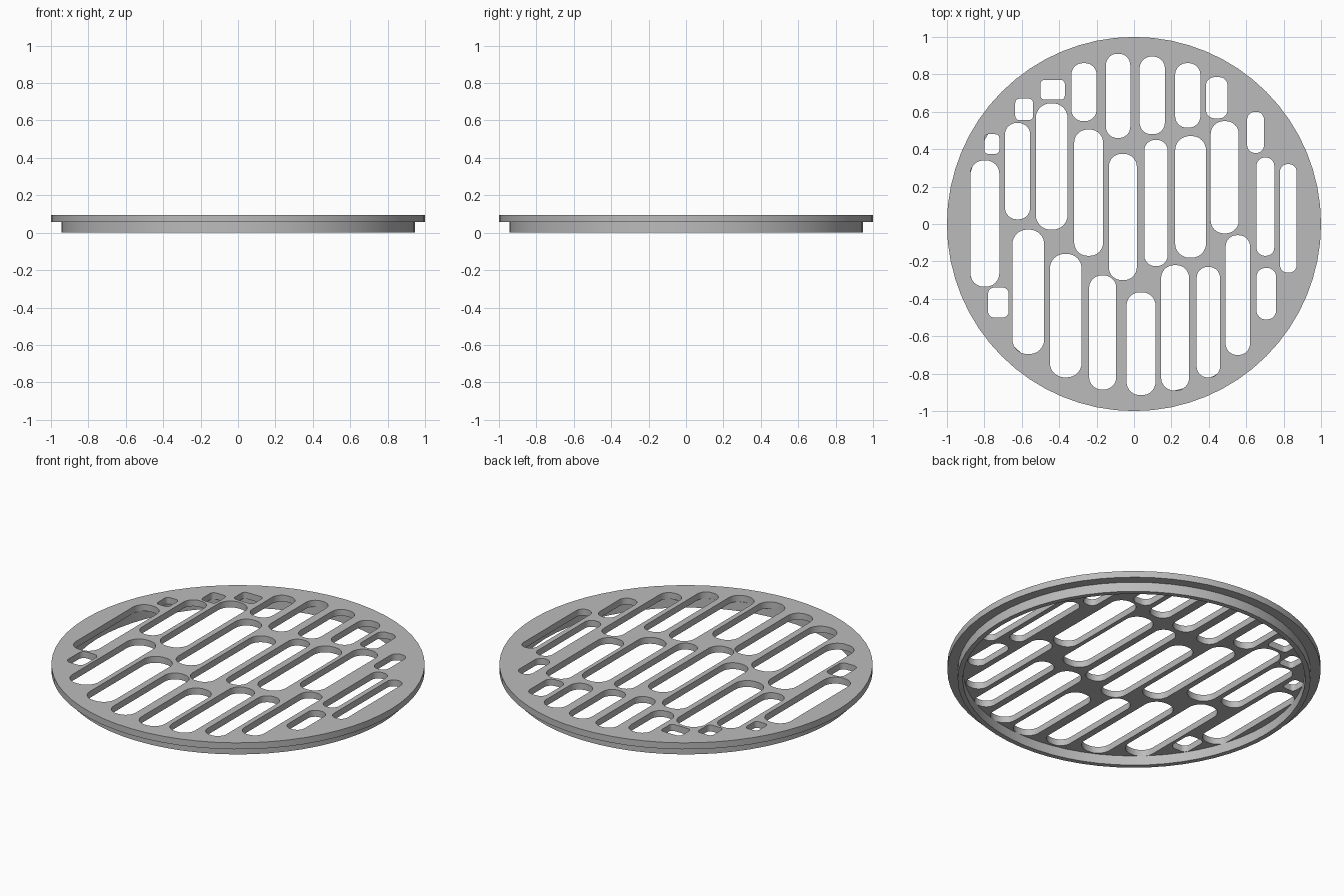
import bpy
from math import sin, cos, pi, radians

cube = bpy.data.objects.get("Cube")
if cube:
    bpy.data.objects.remove(cube, do_unlink=True)

grey = bpy.data.materials.new("plain_grey")
grey.use_nodes = True
tone = (0.5, 0.5, 0.5, 1)
grey.diffuse_color = tone
grey.node_tree.nodes["Principled BSDF"].inputs["Base Color"].default_value = tone

PLATE_BOTTOM, PLATE_TOP = 0.056, 0.094
SEGMENTS = 64

# Slot outlines as left, right, lower, upper edges
outer_back_slots = [
    (-.80, -.72, .375, .48), (-.635, -.54, .555, .67), (-.50, -.37, .665, .77),
    (-.335, -.20, .55, .86), (-.15, -.02, .46, .91), (.03, .165, .48, .895),
    (.22, .355, .515, .86), (.385, .50, .565, .785), (.605, .695, .38, .60),
]
middle_slots = [
    (-.875, -.72, -.335, .34), (-.69, -.555, .025, .54), (-.525, -.355, -.03, .645),
    (-.32, -.165, -.17, .505), (-.135, .015, -.30, .375), (.055, .18, -.225, .45),
    (.22, .385, -.18, .47), (.41, .56, -.05, .55), (.655, .75, -.17, .355),
    (.78, .87, -.26, .32),
]
front_slots = [
    (-.78, -.67, -.50, -.34), (-.65, -.48, -.695, -.03), (-.45, -.28, -.82, -.16),
    (-.24, -.095, -.885, -.275), (-.04, .115, -.915, -.365), (.145, .295, -.89, -.22),
    (.335, .46, -.82, -.23), (.49, .62, -.70, -.06), (.655, .76, -.51, -.235),
]


def circle(radius):
    """Points around a circle."""
    angles = [2 * pi * i / SEGMENTS for i in range(SEGMENTS)]
    return [(radius * cos(a), radius * sin(a)) for a in angles]


def rounded_slot(left, right, lower, upper, steps=8):
    """Rounded rectangle; short slots get tighter corners than long ones."""
    r = min(0.46 * (right - left), 0.2 * (upper - lower))
    corners = [(right - r, upper - r), (left + r, upper - r),
               (left + r, lower + r), (right - r, lower + r)]
    points = []
    for quarter, (cx, cy) in enumerate(corners):
        for step in range(steps + 1):
            angle = (quarter + step / steps) * pi / 2
            points.append((cx + r * cos(angle), cy + r * sin(angle)))
    return points


def pierced_slab(name, outline, holes, bottom, top):
    """Extrude a filled outline with holes between two heights."""
    curve = bpy.data.curves.new(name, "CURVE")
    curve.dimensions = "2D"
    curve.fill_mode = "BOTH"
    curve.extrude = (top - bottom) / 2
    for loop in [outline] + [hole[::-1] for hole in holes]:
        spline = curve.splines.new("POLY")
        spline.points.add(len(loop) - 1)
        for point, (x, y) in zip(spline.points, loop):
            point.co = (x, y, 0, 1)
        spline.use_cyclic_u = True
    slab = bpy.data.objects.new(name, curve)
    bpy.context.collection.objects.link(slab)
    slab.location.z = (top + bottom) / 2

    # Turn the curve into a clean welded mesh
    bpy.ops.object.select_all(action="DESELECT")
    slab.select_set(True)
    bpy.context.view_layer.objects.active = slab
    bpy.ops.object.convert(target="MESH")
    slab = bpy.context.object
    bpy.ops.object.mode_set(mode="EDIT")
    bpy.ops.mesh.select_all(action="SELECT")
    bpy.ops.mesh.remove_doubles(threshold=0.0001)
    bpy.ops.mesh.normals_make_consistent(inside=False)
    bpy.ops.object.mode_set(mode="OBJECT")
    slab.data.materials.clear()
    slab.data.materials.append(grey)
    bpy.ops.object.shade_smooth_by_angle(angle=radians(30))
    return slab


# Slotted top plate
slots = [rounded_slot(*edges) for edges in outer_back_slots + middle_slots + front_slots]
pierced_slab("slotted_plate", circle(1), slots, PLATE_BOTTOM, PLATE_TOP)

# Narrow locating ring beneath the plate
pierced_slab("locating_ring", circle(0.945), [circle(0.917)], 0, PLATE_BOTTOM)
